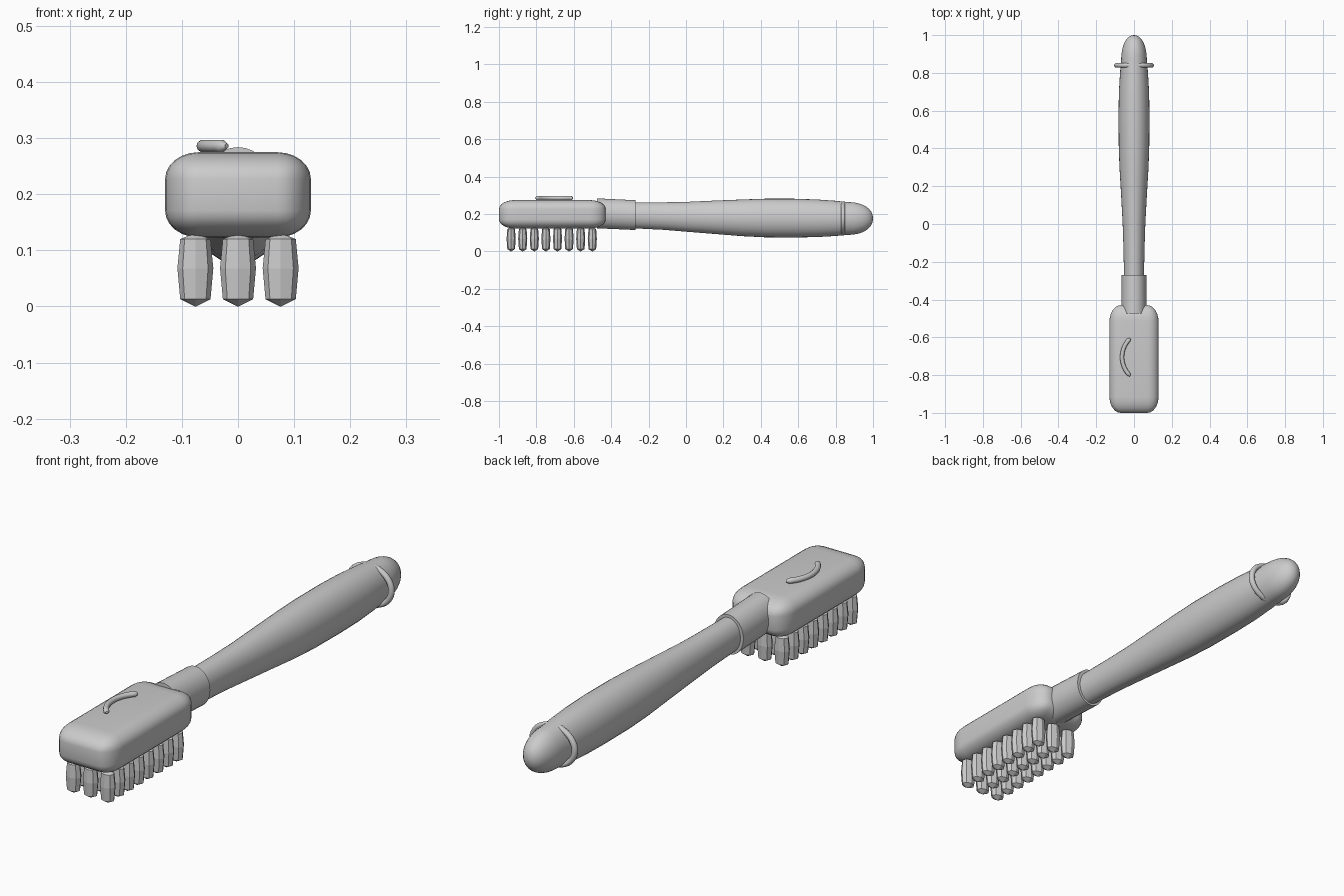
import bpy, bmesh, math
from mathutils import Matrix, Vector

if "Cube" in bpy.data.objects:
    bpy.data.objects.remove(bpy.data.objects["Cube"], do_unlink=True)

grey = bpy.data.materials.new("light grey")
grey.use_nodes = True
grey.diffuse_color = (0.6, 0.6, 0.6, 1)
grey.node_tree.nodes["Principled BSDF"].inputs["Base Color"].default_value = (0.6, 0.6, 0.6, 1)


def finish(name, bm, smooth=None):
    """Turn a bmesh into a named object, with smooth shading up to an angle."""
    bmesh.ops.recalc_face_normals(bm, faces=bm.faces)
    mesh = bpy.data.meshes.new(name)
    bm.to_mesh(mesh)
    bm.free()
    mesh.materials.append(grey)
    obj = bpy.data.objects.new(name, mesh)
    bpy.context.collection.objects.link(obj)
    if smooth:
        bpy.ops.object.select_all(action='DESELECT')
        obj.select_set(True)
        bpy.context.view_layer.objects.active = obj
        bpy.ops.object.shade_smooth_by_angle(angle=math.radians(smooth))
    return obj


def bridge(bm, rings, closed=False):
    """Skin consecutive vertex rings; cap both ends unless closed."""
    n = len(rings[0])
    pairs = list(zip(rings, rings[1:]))
    if closed:
        pairs.append((rings[-1], rings[0]))
    else:
        bm.faces.new(rings[0])
        bm.faces.new(rings[-1])
    for a, b in pairs:
        for i in range(n):
            j = (i + 1) % n
            bm.faces.new((a[i], a[j], b[j], b[i]))


def ellipse(bm, centre, u, v, n):
    return [bm.verts.new(centre + u * math.cos(math.tau * i / n) + v * math.sin(math.tau * i / n))
            for i in range(n)]


def loft_y(name, sections, n=32, smooth=40):
    """Elliptical sections along y: (y, half width, bottom z, top z)."""
    bm = bmesh.new()
    bridge(bm, [ellipse(bm, Vector((0, y, (lo + hi) / 2)), Vector((w, 0, 0)),
                        Vector((0, 0, (hi - lo) / 2)), n) for y, w, lo, hi in sections])
    return finish(name, bm, smooth)


# Brush head: bevelled box, stretched so the corners are longer along y
bm = bmesh.new()
bmesh.ops.create_cube(bm, size=1, matrix=Matrix.Diagonal((0.26, 0.40, 0.19, 1)))
bmesh.ops.bevel(bm, geom=bm.edges[:], offset=0.06, segments=6, profile=0.5, affect='EDGES')
bmesh.ops.transform(bm, verts=bm.verts, matrix=Matrix.Translation((0, -0.715, 0.199))
                    @ Matrix.Diagonal((1, 1.425, 0.8, 1)))
finish("brush_head", bm, 60)

# Bristle tufts: eight-sided barrels with pointed ends
bm = bmesh.new()
for x in (-0.076, 0, 0.076):
    for row in range(8):
        y = -0.935 + row * 0.062
        rings = [ellipse(bm, Vector((x, y, z)), Vector((r, 0, 0)), Vector((0, r * 0.76, 0)), 8)
                 for z, r in ((0, 0.001), (0.013, 0.027), (0.068, 0.032), (0.12, 0.027), (0.131, 0.001))]
        bridge(bm, rings)
finish("bristle_tufts", bm)

# Handle with a swelling grip and a rounded tip
body = [(-0.40, 0.052, 0.13, 0.262), (-0.26, 0.053, 0.123, 0.263), (-0.12, 0.056, 0.116, 0.263),
        (0, 0.060, 0.106, 0.265), (0.15, 0.068, 0.094, 0.272), (0.30, 0.077, 0.082, 0.278),
        (0.42, 0.081, 0.076, 0.282), (0.58, 0.082, 0.075, 0.282), (0.70, 0.080, 0.077, 0.278),
        (0.80, 0.074, 0.083, 0.271), (0.87, 0.068, 0.089, 0.264)]
tip = []
for i in range(1, 9):
    a = math.pi / 2 * i / 8
    c = max(math.cos(a), 0.02) ** 0.9
    tip.append((0.87 + 0.13 * math.sin(a), 0.068 * c, 0.177 - 0.088 * c, 0.177 + 0.087 * c))
loft_y("handle", body + tip)

# Collar joining the head and handle
loft_y("collar", [(-0.475, 0.066, 0.124, 0.284), (-0.27, 0.066, 0.115, 0.274)])

# Ring round the handle end, wide enough to show only at the sides
bm = bmesh.new()
rings = []
for i in range(48):
    a = math.tau * i / 48
    out = Vector((math.cos(a), 0, math.sin(a) * 0.83))
    rings.append(ellipse(bm, Vector((0, 0.84, 0.177)) + out * 0.094, out * 0.012,
                         Vector((0, 0.012, 0)), 10))
bridge(bm, rings, closed=True)
finish("end_ring", bm, 60)

# Raised crescent on the back of the head, with rounded ends
bm = bmesh.new()
rings = []
reach, steps = math.radians(47), 20
for i in range(steps + 1):
    t = 2 * i / steps - 1
    a = math.pi + t * reach
    out = Vector((math.cos(a), math.sin(a), 0))
    r = 0.011 * (0.45 if abs(t) == 1 else 1)
    rings.append(ellipse(bm, Vector((0.072, -0.705, 0.286)) + out * 0.135, out * r,
                         Vector((0, 0, r)), 10))
bridge(bm, rings)
finish("crescent_grip", bm, 60)
